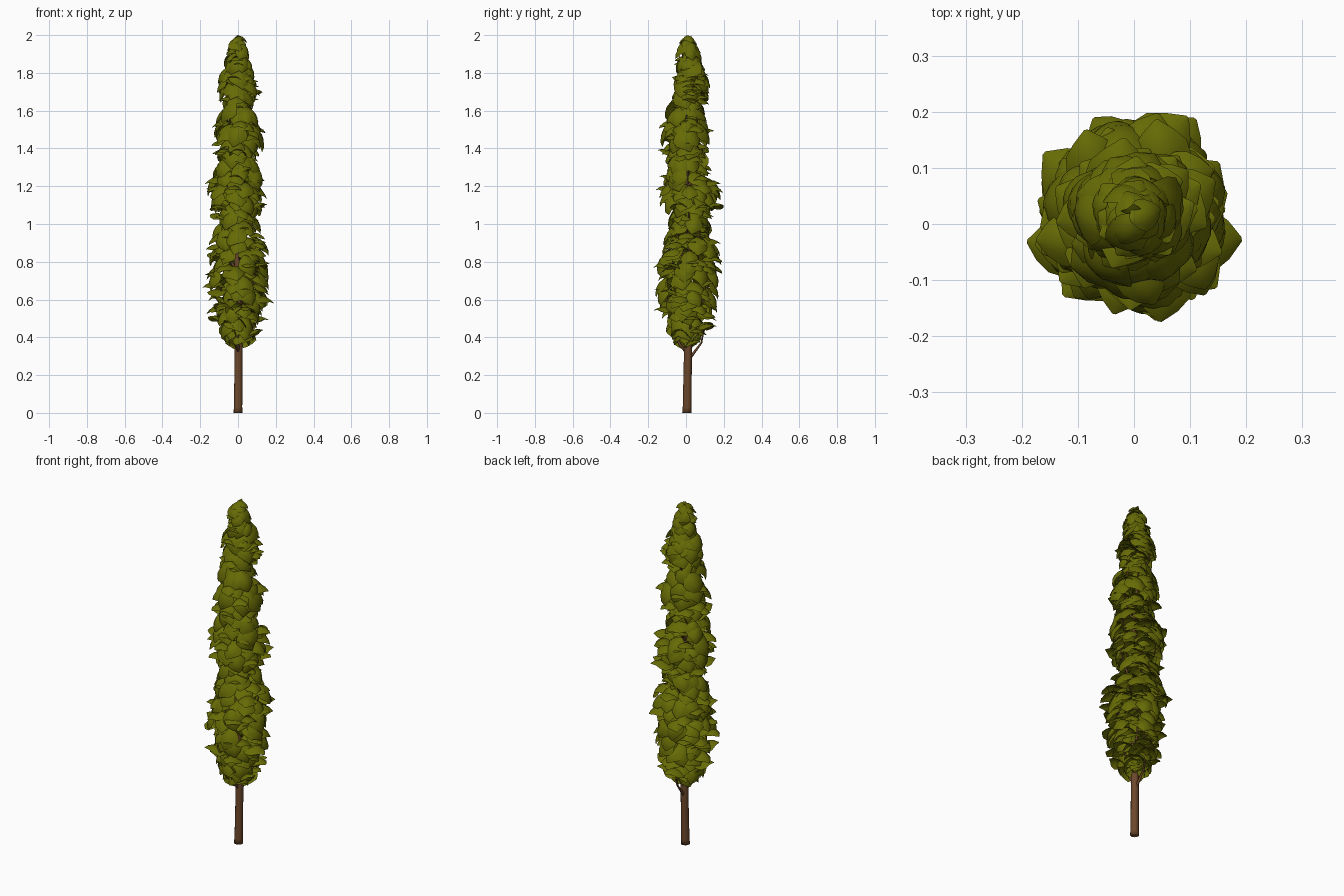
import bpy, bmesh, math, random
from mathutils import Vector

if "Cube" in bpy.data.objects:
    bpy.data.objects.remove(bpy.data.objects["Cube"])

random.seed(11)


def material(name, rgb):
    m = bpy.data.materials.new(name)
    m.diffuse_color = (*rgb, 1)
    m.use_nodes = True
    m.node_tree.nodes["Principled BSDF"].inputs["Base Color"].default_value = m.diffuse_color
    return m


BARK = material("brown bark", (0.15, 0.064, 0.024))
LEAF = material("olive green leaf", (0.133, 0.145, 0.0015))

# Crown outline: height, radius, sideways shift in y
CROWN = [(0.34, 0.06, 0), (0.42, 0.125, 0.01), (0.52, 0.165, 0.01), (0.62, 0.185, 0.0),
         (0.72, 0.175, 0.01), (0.82, 0.185, 0.02), (0.92, 0.155, 0.02), (1.0, 0.11, 0.01),
         (1.08, 0.175, 0.02), (1.16, 0.175, 0.02), (1.24, 0.155, 0.02), (1.30, 0.105, 0.0),
         (1.38, 0.14, 0.0), (1.48, 0.15, 0.0), (1.55, 0.11, 0.0), (1.60, 0.08, 0.01),
         (1.66, 0.115, 0.02), (1.74, 0.125, 0.03), (1.80, 0.08, 0.02), (1.88, 0.075, 0.01),
         (1.95, 0.05, 0.01), (1.98, 0.035, 0.01)]


def crown(z):
    for (z0, r0, y0), (z1, r1, y1) in zip(CROWN, CROWN[1:]):
        if z <= z1:
            t = max(0, (z - z0) / (z1 - z0))
            return r0 + (r1 - r0) * t, y0 + (y1 - y0) * t
    return CROWN[-1][1:]


def finish(bm, name, mat):
    me = bpy.data.meshes.new(name)
    bm.to_mesh(me)
    bm.free()
    for p in me.polygons:
        p.use_smooth = True
    me.materials.append(mat)
    ob = bpy.data.objects.new(name, me)
    bpy.context.collection.objects.link(ob)


def tube(bm, pts, radii, n):
    rings = []
    for i, p in enumerate(pts):
        d = (pts[min(i + 1, len(pts) - 1)] - pts[max(i - 1, 0)]).normalized()
        u = d.cross(Vector((0.3, 1, 0))).normalized()
        v = d.cross(u)
        rings.append([bm.verts.new(p + radii[i] * (math.cos(a) * u + math.sin(a) * v))
                      for a in (2 * math.pi * k / n for k in range(n))])
    for a, b in zip(rings, rings[1:]):
        for k in range(n):
            bm.faces.new((a[k], a[(k + 1) % n], b[(k + 1) % n], b[k]))
    bm.faces.new(rings[0][::-1])
    bm.faces.new(rings[-1])


def leaf(bm, tip, d, out, length, width):
    """Domed, pointed blade ending at tip, growing along d, upper side facing out."""
    d = d.normalized()
    side = d.cross(out).normalized()
    nrm = side.cross(d).normalized()
    rows = []
    for t, w in ((0, 0.15), (0.18, 0.72), (0.4, 1), (0.62, 0.92), (0.82, 0.55), (1, 0.06)):
        row = []
        for s in (-1, -0.5, 0, 0.5, 1):
            bulge = 0.75 * length * t * (1 - t) - 0.3 * width * (s * w) ** 2
            row.append(bm.verts.new(tip + d * length * (t - 1) + side * (s * w * width / 2)
                                    + nrm * bulge))
        rows.append(row)
    for a, b in zip(rows, rows[1:]):
        for k in range(4):
            bm.faces.new((a[k], a[k + 1], b[k + 1], b[k]))


# Trunk
bm = bmesh.new()
levels = [0, 0.03, 0.35, 0.8, 1.2, 1.6, 1.9]
tube(bm, [Vector((0.003 * math.sin(5 * z), 0.005 + 0.006 * math.sin(4 * z), z)) for z in levels],
     [0.025, 0.023, 0.021, 0.017, 0.013, 0.008, 0.004], 10)
finish(bm, "trunk", BARK)

# Branches rising steeply into the crown
bm = bmesh.new()
for i in range(34):
    z = 0.27 + 1.45 * i / 33
    a = math.pi / 2 + i * 2.4 if i > 1 else math.pi * (i + 0.5)
    o = Vector((math.cos(a), math.sin(a), 0))
    r, y = crown(z + 0.16)
    c = Vector((0, 0.007, z))
    r = 0.62 * r
    tube(bm, [c, c + o * r * 0.45 + Vector((0, 0, 0.05)), c + o * r * 0.8 + Vector((0, y, 0.10)),
              c + o * r + Vector((0, y, 0.18))], [0.008, 0.007, 0.005, 0.003], 6)
finish(bm, "branches", BARK)

# Foliage: drooping scale-like leaves following the outline, some flicked outwards
bm = bmesh.new()
N = 470
for i in range(N):
    z = 0.35 + 1.57 * (i + random.random()) / N
    a = i * 2.39996 + random.uniform(-0.3, 0.3)
    o = Vector((math.cos(a), math.sin(a), 0))
    r, y = crown(z)
    size = random.uniform(0.85, 1.2) * (0.68 if z > 1.8 else 1)
    kind = random.random()
    if kind < 0.62 or z < 0.42:   # hanging shell leaf
        tilt, reach = random.uniform(-75, -30), random.uniform(0.72, 0.95)
    elif kind < 0.86:             # leaf flicked outwards
        tilt, reach = random.uniform(-25, 20), random.uniform(0.9, 1.12)
    else:                         # inner upright leaf
        tilt, reach = random.uniform(30, 70), random.uniform(0.5, 0.8)
    t = math.radians(tilt)
    sway = Vector((-o.y, o.x, 0)) * random.uniform(-0.4, 0.4)
    d = o * math.cos(t) + Vector((0, 0, math.sin(t))) + sway
    up = Vector((0, 0, 1)) * math.cos(t) - o * math.sin(t)
    leaf(bm, o * r * reach + Vector((0, y, z)), d, up, 0.115 * size, 0.105 * size)

# Crown tip: a small tuft closing the top
for i in range(9):
    a = i * 2.4
    o = Vector((math.cos(a), math.sin(a), 0))
    leaf(bm, o * 0.05 + Vector((0, 0.01, 1.91 + 0.006 * i)), o + Vector((0, 0, -0.7)),
         o * 0.7 + Vector((0, 0, 1)), 0.07, 0.06)
leaf(bm, Vector((0, 0.035, 2.0)), Vector((0, 0.5, 1)), Vector((0, -1, 0.5)), 0.07, 0.05)
finish(bm, "foliage", LEAF)
